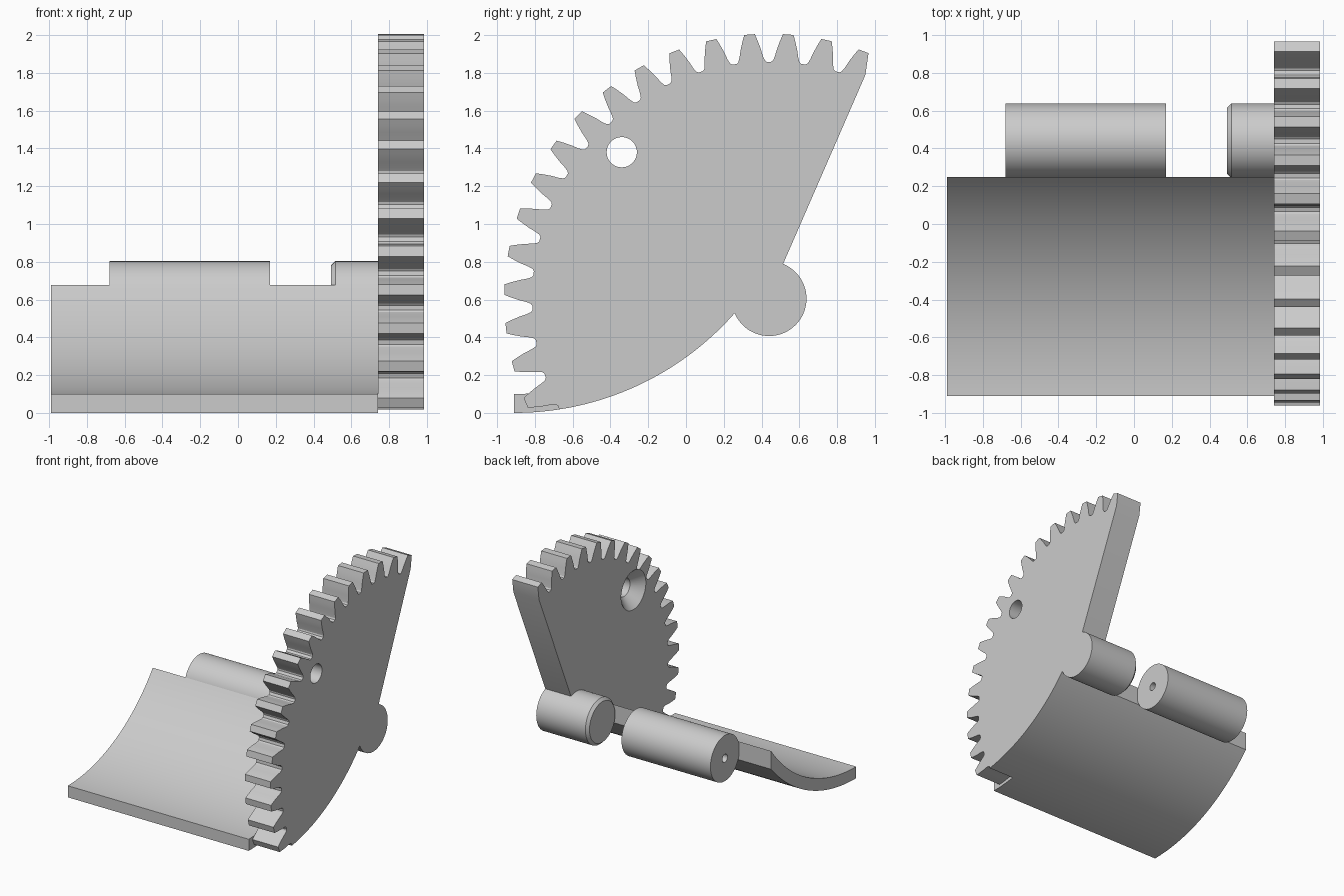
import bpy, bmesh
from math import sin, cos, pi, radians, sqrt, asin
from mathutils import Vector

old = bpy.data.objects.get("Cube")
if old:
    bpy.data.objects.remove(old, do_unlink=True)

grey = bpy.data.materials.new("light grey")
grey.use_nodes = True
COLOUR = (0.6, 0.6, 0.6, 1)
grey.diffuse_color = COLOUR
grey.node_tree.nodes["Principled BSDF"].inputs["Base Color"].default_value = COLOUR

PIVOT = (0.44, 0.605)            # hinge axis in (y, z)
HUB_R = 0.198
GEAR_IN, GEAR_OUT = 0.74, 0.985  # gear faces along x
BOWL_Y, BOWL_R = -0.91, 1.555    # underside arc, lowest at its front edge
BACK_Y = 0.25                    # back edge of the plate


def finish(name, bm):
    bmesh.ops.remove_doubles(bm, verts=bm.verts, dist=1e-5)
    bmesh.ops.recalc_face_normals(bm, faces=bm.faces)
    mesh = bpy.data.meshes.new(name)
    bm.to_mesh(mesh)
    bm.free()
    mesh.materials.append(grey)
    obj = bpy.data.objects.new(name, mesh)
    bpy.context.collection.objects.link(obj)
    return obj


def smooth(obj):
    bpy.ops.object.select_all(action='DESELECT')
    obj.select_set(True)
    bpy.context.view_layer.objects.active = obj
    bpy.ops.object.shade_smooth_by_angle(angle=radians(28))


def extrude_x(name, outline, x0, x1):
    """Extrude a (y, z) outline along x."""
    bm = bmesh.new()
    face = bm.faces.new([bm.verts.new((x0, y, z)) for y, z in outline])
    side = bmesh.ops.extrude_face_region(bm, geom=[face])
    moved = [v for v in side["geom"] if isinstance(v, bmesh.types.BMVert)]
    bmesh.ops.translate(bm, verts=moved, vec=(x1 - x0, 0, 0))
    return finish(name, bm)


def lathe_x(name, profile, centre, steps=64):
    """Spin a closed (x, radius) profile about an axis parallel to x."""
    bm = bmesh.new()
    axis = Vector((0, *centre))
    verts = [bm.verts.new((x, centre[0], centre[1] + r)) for x, r in profile]
    edges = [bm.edges.new((verts[i - 1], verts[i])) for i in range(len(verts))
             if profile[i - 1][1] + profile[i][1] > 0]
    bmesh.ops.spin(bm, geom=verts + edges, cent=axis, axis=(1, 0, 0),
                   angle=2 * pi, steps=steps, use_merge=False)
    return finish(name, bm)


def polar(r, a):
    return (PIVOT[0] + r * cos(a), PIVOT[1] + r * sin(a))


def bowl_arc(radius, y0, y1, steps=40):
    a0, a1 = (asin((y - BOWL_Y) / radius) for y in (y0, y1))
    angles = [a0 + (a1 - a0) * i / steps for i in range(steps + 1)]
    return [(BOWL_Y + radius * sin(a), BOWL_R - radius * cos(a)) for a in angles]


# Sector gear outline: teeth, lower arc, hub lobe, straight back edge
half_tooth = [(1.254, 0.080), (1.262, 0.070), (1.285, 0.062),
              (1.325, 0.053), (1.365, 0.041), (1.402, 0.028)]
TEETH, PITCH, FIRST = 17, radians(8.38), radians(69.1)
outline = [(0.95, 1.79)]
for t in range(TEETH):
    mid = FIRST + t * PITCH
    rising = half_tooth if t else half_tooth[-1:]
    outline += [polar(r, mid - w / r) for r, w in rising]
    outline += [polar(r, mid + w / r) for r, w in reversed(half_tooth)]
outline += bowl_arc(BOWL_R, -0.67, BACK_Y)
for i in range(41):
    outline.append(polar(HUB_R, radians(-157 + 225 * i / 40)))
gear = extrude_x("sector_gear", outline, GEAR_IN, GEAR_OUT)

# Countersunk screw hole through the gear
cutter = lathe_x("hole_cutter", [(0.7, 0), (0.7, 0.208), (0.83, 0.08),
                                 (1.1, 0.08), (1.1, 0)], (-0.34, 1.38), 48)
cutter.hide_render = True
cut = gear.modifiers.new("screw_hole", 'BOOLEAN')
cut.operation, cut.solver, cut.object = 'DIFFERENCE', 'EXACT', cutter
bpy.context.view_layer.objects.active = gear
bpy.ops.object.modifier_apply(modifier=cut.name)
bpy.data.objects.remove(cutter, do_unlink=True)

# Curved plate of even thickness
plate_outline = (bowl_arc(BOWL_R, BOWL_Y, BACK_Y)
                 + bowl_arc(BOWL_R - 0.1, BACK_Y, BOWL_Y))
plate = extrude_x("curved_plate", plate_outline, -0.99, GEAR_IN)

# Hinge barrel with pin hole, and the chamfered hub on the gear
barrel = lathe_x("hinge_barrel", [(-0.68, 0.035), (-0.68, HUB_R),
                                  (0.17, HUB_R), (0.17, 0.035)], PIVOT)
hub = lathe_x("gear_hub", [(GEAR_IN, 0), (GEAR_IN, HUB_R), (0.515, HUB_R),
                           (0.492, HUB_R - 0.023), (0.492, 0)], PIVOT)

for part in (gear, plate, barrel, hub):
    smooth(part)
